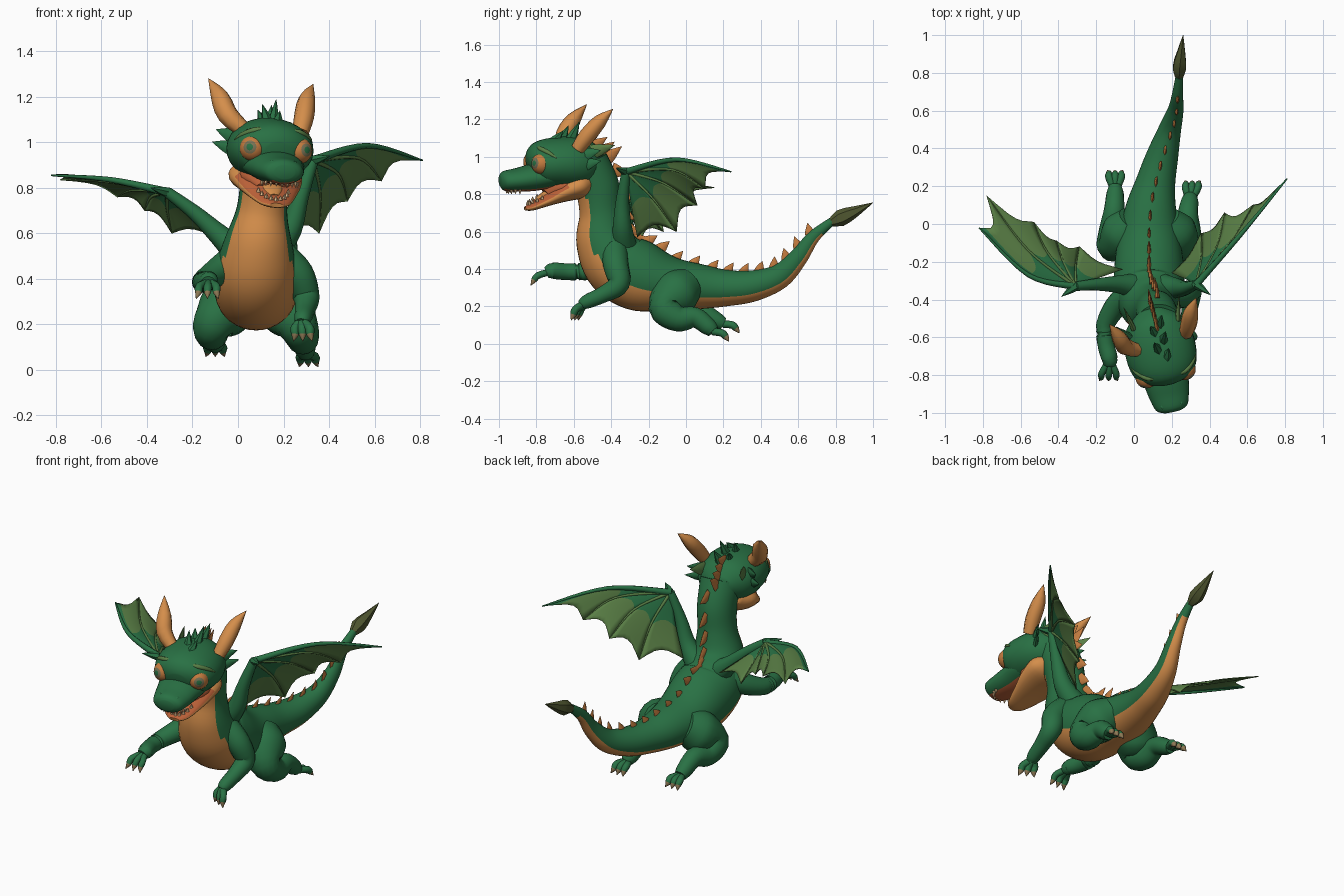
import bpy, bmesh, math
from mathutils import Vector, Matrix

if "Cube" in bpy.data.objects:
    bpy.data.objects.remove(bpy.data.objects["Cube"])

COLOURS = {"scale_green": (.022, .165, .058), "belly_orange": (.66, .27, .07), "wing_olive": (.10, .21, .06),
           "spade_olive": (.08, .095, .03), "mouth_red": (.50, .12, .04), "claw_brown": (.27, .19, .09),
           "spike_orange": (.55, .20, .05), "iris_grey": (.19, .17, .09), "tooth_cream": (.75, .50, .26)}
MATS = {}
for key, rgb in COLOURS.items():
    m = bpy.data.materials.new(key)
    m.use_nodes = True
    m.diffuse_color = (*rgb, 1)
    m.node_tree.nodes["Principled BSDF"].inputs["Base Color"].default_value = (*rgb, 1)
    MATS[key] = m
GREEN, ORANGE, OLIVE, RED, CLAW = "scale_green", "belly_orange", "wing_olive", "mouth_red", "claw_brown"
SPIKE = "spike_orange"


def finish(name, bm, colours, M=None, sharp=50):
    """Turn a bmesh into an object; colours holds a material name per face."""
    used = sorted(set(colours))
    for f, c in zip(bm.faces, colours):
        f.material_index = used.index(c)
    bmesh.ops.recalc_face_normals(bm, faces=bm.faces)
    if M:
        bm.transform(M)
    me = bpy.data.meshes.new(name)
    bm.to_mesh(me)
    bm.free()
    for c in used:
        me.materials.append(MATS[c])
    me.shade_smooth()
    me.set_sharp_from_angle(angle=math.radians(sharp))
    ob = bpy.data.objects.new(name, me)
    bpy.context.collection.objects.link(ob)
    return ob


def spline(pts, steps):
    """Smooth curve through tuples of any length."""
    out = []
    for i in range(len(pts) - 1):
        p = [pts[max(0, min(len(pts) - 1, i + k))] for k in (-1, 0, 1, 2)]
        for s in range(steps):
            u = s / steps
            out.append([(b * 2 + (c - a) * u + (2 * a - 5 * b + 4 * c - d) * u * u
                         + (3 * b - a - 3 * c + d) * u ** 3) / 2 for a, b, c, d in zip(*p)])
    return out + [list(pts[-1])]


def frame(rings, i, hint):
    a, b = rings[max(0, i - 1)], rings[min(len(rings) - 1, i + 1)]
    t = (Vector(b[:3]) - Vector(a[:3])).normalized()
    side = (hint - t * hint.dot(t)).normalized()
    return Vector(rings[i][:3]), t, side, side.cross(t)


X, Y, Z = Vector((1, 0, 0)), Vector((0, 1, 0)), Vector((0, 0, 1))


def loft(name, stations, colour, n=14, steps=4, hint=X, M=None, sharp=50):
    """Tube through stations (x, y, z, half width, half height)."""
    st = [s if len(s) == 5 else (*s, s[3]) for s in stations]
    rings = spline(st, steps)
    bm, rows, colours = bmesh.new(), [], []
    for i, r in enumerate(rings):
        c, t, side, up = frame(rings, i, hint)
        w, h = max(r[3], .001), max(r[4], .001)
        rows.append([bm.verts.new(c + side * w * math.sin(k * math.tau / n) + up * h * math.cos(k * math.tau / n))
                     for k in range(n)])
    pick = colour if callable(colour) else lambda d, t: colour
    for i in range(len(rows) - 1):
        for k in range(n):
            j = (k + 1) % n
            bm.faces.new((rows[i][k], rows[i][j], rows[i + 1][j], rows[i + 1][k]))
            colours.append(pick(math.cos((k + .5) * math.tau / n), (i + .5) / (len(rows) - 1)))
    for row, t in ((rows[0], 0), (rows[-1], 1)):
        bm.faces.new(row)
        colours.append(pick(0, t))
    return finish(name, bm, colours, M, sharp)


def spike(name, base, tip, r, colour, flat=1.0, M=None, hint=X, n=6):
    """Slightly bulging pointed cone."""
    b, e = Vector(base), Vector(tip)
    loft(name, [(*b, r * flat, r), (*b.lerp(e, .4), r * .75 * flat, r * .75), (*e, .001, .001)],
         colour, n, 2, hint, M)


# Neck, trunk and tail in one tube with a belly stripe
SPINE = [(.13, -.53, .97, .12, .115), (.12, -.475, .84, .11, .118), (.105, -.455, .70, .112, .115),
         (.09, -.44, .56, .15, .15), (.08, -.37, .43, .183, .18), (.08, -.24, .36, .185, .188),
         (.08, -.08, .32, .165, .145), (.09, .08, .305, .135, .12), (.115, .22, .298, .105, .097),
         (.15, .36, .31, .085, .083), (.19, .50, .36, .06, .066), (.22, .60, .46, .042, .05),
         (.23, .68, .57, .03, .035), (.24, .78, .655, .02, .022)]


def belly(d, t):
    limit = -.4 - max(0, .28 - t) if t < .42 else -.5
    return ORANGE if d < limit and t < .95 else GREEN


loft("body", SPINE, belly, 36, 6)
loft("tail_spade", [(.24, .76, .64, .012, .012), (.24, .825, .672, .04, .045), (.25, .91, .71, .024, .028),
                    (.26, 1.0, .755, .001, .001)], "spade_olive", 6, 2)

# Row of spikes along the back
rings = spline(SPINE, 3)
for i in range(2, len(rings) - 3, 2):
    c, t, side, up = frame(rings, i, X)
    size = .075 if i < 9 else .06 if i < 18 else .05
    base = c + up * (rings[i][4] - .012)
    spike("back_spike", base, base + up * size + t * size * .7, size * .55, SPIKE, .35)

# Head, turned to its left: a round cranium with a separate muzzle and an open jaw
HEAD = (Matrix.Translation((.115, -.55, .95)) @ Matrix.Rotation(math.radians(12), 4, 'Z')
        @ Matrix.Rotation(math.radians(3), 4, 'Y') @ Matrix.Translation((0, 0, -.95)))
loft("cranium", [(0, -.297, .95, .06, .05), (0, -.277, .955, .122, .092), (0, -.235, .962, .165, .122),
                 (0, -.16, .967, .186, .136), (0, -.06, .967, .184, .14), (0, .03, .965, .15, .122),
                 (0, .10, .96, .07, .06)], GREEN, 28, 4, M=HEAD)
loft("muzzle", [(0, -.452, .868, .045, .03), (0, -.43, .87, .085, .053), (0, -.36, .876, .107, .063),
                (0, -.28, .888, .122, .072), (0, -.2, .90, .14, .07), (0, -.12, .905, .14, .06)],
     lambda d, t: RED if d < -.75 and t > .15 else GREEN, 28, 4, M=HEAD)
loft("lower_jaw", [(0, -.315, .722, .03, .01), (0, -.28, .732, .07, .02), (0, -.2, .77, .112, .035),
                   (0, -.12, .815, .148, .06), (0, -.03, .855, .162, .08), (0, .04, .88, .1, .06)],
     lambda d, t: RED if d > .2 and t < .65 else ORANGE, 24, 4, M=HEAD)
loft("mouth_inside", [(0, -.2, .80, .07, .03), (0, -.14, .84, .125, .06), (0, -.06, .86, .135, .07)],
     RED, 16, 3, M=HEAD)
loft("tongue", [(0, -.26, .765, .02, .008), (0, -.21, .80, .045, .014), (0, -.12, .84, .045, .02)],
     ORANGE, 12, 3, M=HEAD)
for k in range(-4, 5):
    a = k * .3
    x, y = .085 * math.sin(a), -.33 - .085 * math.cos(a)
    spike("upper_tooth", (x, y, .828), (x, y, .803), .009, "tooth_cream", M=HEAD)
    x, y, z = .072 * math.sin(a), -.2 - .10 * math.cos(a), .795 - .053 * math.cos(a)
    spike("lower_tooth", (x, y, z), (x, y, z + .022), .01, "tooth_cream", M=HEAD)

# Paired features of the face
for s in (-1, 1):
    gaze = Vector((s * .45, -.88, .08)).normalized()
    bm = bmesh.new()
    bmesh.ops.create_uvsphere(bm, u_segments=24, v_segments=24, radius=.058)
    cols = []
    for f in bm.faces:
        d = f.calc_center_median().normalized().z
        cols.append(GREEN if d > .975 else "iris_grey" if d > .84 else SPIKE)
    finish("eye", bm, cols, HEAD @ Matrix.Translation((s * .104, -.246, .968))
           @ gaze.to_track_quat('Z', 'Y').to_matrix().to_4x4())
    loft("brow", [(s * .045, -.26, 1.052, .005), (s * .10, -.255, 1.048, .013), (s * .15, -.215, 1.025, .011),
                  (s * .175, -.18, 1.0, .003)], OLIVE, 8, 3, Z, HEAD)
    loft("nostril", [(s * .04, -.43, .90, .004), (s * .05, -.42, .908, .012),
                     (s * .06, -.395, .912, .004)], GREEN, 8, 3, Z, HEAD)
    for z, reach in ((1.02, .05), (.965, .065)):
        spike("cheek_fin", (s * .145, -.02, z), (s * (.16 + reach), .05, z + .025), .035, GREEN, .5, HEAD, Y)
    spike("ear_fin", (s * .12, .02, 1.03), (s * .15, .14, 1.07), .04, OLIVE, .4, HEAD)
for k in range(5):
    y, s = -.17 + k * .045, (-1) ** k
    spike("crown_tuft", (s * .015, y, 1.07), (s * .035, y + .05, 1.14 + .025 * (k % 3)), .034, GREEN, .8, HEAD)
for k in range(4):
    spike("crest_spike", (0, k * .04, 1.075 - k * .03), (0, k * .04 + .09, 1.13 - k * .025), .04, SPIKE, .35, HEAD)

# Horns
loft("left_horn", [(.275, -.58, 1.04, .036), (.29, -.53, 1.11, .044), (.303, -.46, 1.19, .037),
                   (.33, -.39, 1.255, .001)], ORANGE, 8, 3)
loft("right_horn", [(.03, -.67, 1.05, .034), (-.045, -.65, 1.12, .046), (-.08, -.60, 1.20, .04),
                    (-.13, -.53, 1.28, .001)], ORANGE, 8, 3)


# Limbs with clawed digits
def limb(name, path, reach, side, r=.02):
    loft(name, path, GREEN, 16, 5, Y if "arm" in name else X)
    c, d, sd = Vector(path[-1][:3]), Vector(reach), Vector(side)
    for k in (-1, 0, 1):
        e = c + d + sd * k * 1.3
        mid = c + d * .55 + sd * k + Z * .012
        loft(name + "_digit", [(*(c + sd * k * .4), r), (*mid, r), (*c.lerp(e, .8), r * .85),
                               (*(e - Z * .018), .001)],
             lambda a, t: CLAW if t > .7 else GREEN, 8, 4, X if abs(d.x) < .03 else Y)


limb("left_arm", [(.19, -.38, .50, .07), (.265, -.375, .42, .068), (.30, -.36, .32, .058),
                  (.295, -.44, .265, .045), (.285, -.53, .225, .038), (.28, -.555, .205, .028)],
     (.005, -.04, -.062), (.032, -.015, 0))
limb("right_arm", [(-.02, -.38, .48, .07), (-.09, -.43, .43, .062), (-.15, -.53, .39, .05),
                   (-.15, -.63, .385, .045), (-.13, -.71, .39, .044), (-.13, -.745, .38, .032)],
     (-.005, -.085, -.05), (.038, 0, 0), .018)
limb("left_leg", [(.16, .02, .32, .09), (.21, -.05, .27, .125), (.265, -.11, .19, .09), (.285, -.04, .135, .07),
                  (.285, .05, .14, .055), (.295, .12, .09, .046), (.30, .145, .065, .034)],
     (.01, .085, -.035), (.032, 0, 0))
limb("right_leg", [(0, .02, .32, .09), (-.05, -.05, .27, .125), (-.11, -.11, .20, .09), (-.115, -.03, .155, .07),
                   (-.105, .07, .17, .055), (-.10, .16, .125, .046), (-.10, .20, .105, .034)],
     (0, .085, -.03), (.032, 0, 0))


# Wings: an arm, fanned finger bones and scalloped skin between them
def wing(name, arm, bones):
    wrist = arm[-1][:3]
    loft(name + "_arm", arm, GREEN, 12, 5, Y)
    s = math.copysign(1, wrist[0])
    spike(name + "_thumb", wrist, (wrist[0] + s * .075, wrist[1] - .055, wrist[2] + .02), .024, GREEN, hint=Z)
    curves = [spline([wrist, mid, tip], 6) for mid, tip in bones]
    for i, c in enumerate(curves[:-1]):
        r = .02 if i == 0 else .011
        loft(name + "_finger", [(*p, r * (1 - .8 * k / 12)) for k, p in enumerate(c)],
             GREEN if i == 0 else OLIVE, 8, 1, Y)
    bm, cols = bmesh.new(), []
    N, V = 12, 6

    def at(c, u):
        i = min(int(u * N), N - 1)
        return Vector(c[i]).lerp(Vector(c[i + 1]), u * N - i)
    for a, b in zip(curves, curves[1:]):
        grid = []
        for j in range(V + 1):
            v = j / V
            bow = 4 * v * (1 - v)
            grid.append([bm.verts.new(at(a, u).lerp(at(b, u), v) + Vector((0, 0, .015 * bow * u)))
                         for u in [(k / N) * (1 - .15 * bow) for k in range(N + 1)]])
        for j in range(V):
            for k in range(N):
                bm.faces.new((grid[j][k], grid[j + 1][k], grid[j + 1][k + 1], grid[j][k + 1]))
                cols.append(GREEN if k < 6 or j == 0 and a is curves[0] else OLIVE)
    ob = finish(name + "_skin", bm, cols)
    mod = ob.modifiers.new("thickness", 'SOLIDIFY')
    mod.thickness, mod.offset = .005, 0


wing("left_wing", [(.15, -.33, .52, .07), (.23, -.34, .62, .052), (.275, -.34, .76, .036), (.33, -.32, .92, .024)],
     [((.57, -.05, .985), (.81, .24, .92)), ((.53, -.07, .93), (.63, .10, .83)),
      ((.44, -.12, .86), (.48, .06, .74)), ((.36, -.17, .77), (.355, -.05, .60)),
      ((.27, -.29, .73), (.2, -.26, .57))])
wing("right_wing", [(.0, -.33, .52, .07), (-.08, -.32, .59, .048), (-.19, -.32, .69, .033), (-.31, -.33, .78, .024)],
     [((-.56, -.27, .835), (-.82, -.02, .855)), ((-.56, -.14, .825), (-.78, .15, .835)),
      ((-.46, -.15, .79), (-.53, .01, .76)), ((-.38, -.19, .76), (-.41, -.09, .70)),
      ((-.31, -.22, .70), (-.29, -.12, .60)), ((-.20, -.29, .68), (-.06, -.24, .56))])
